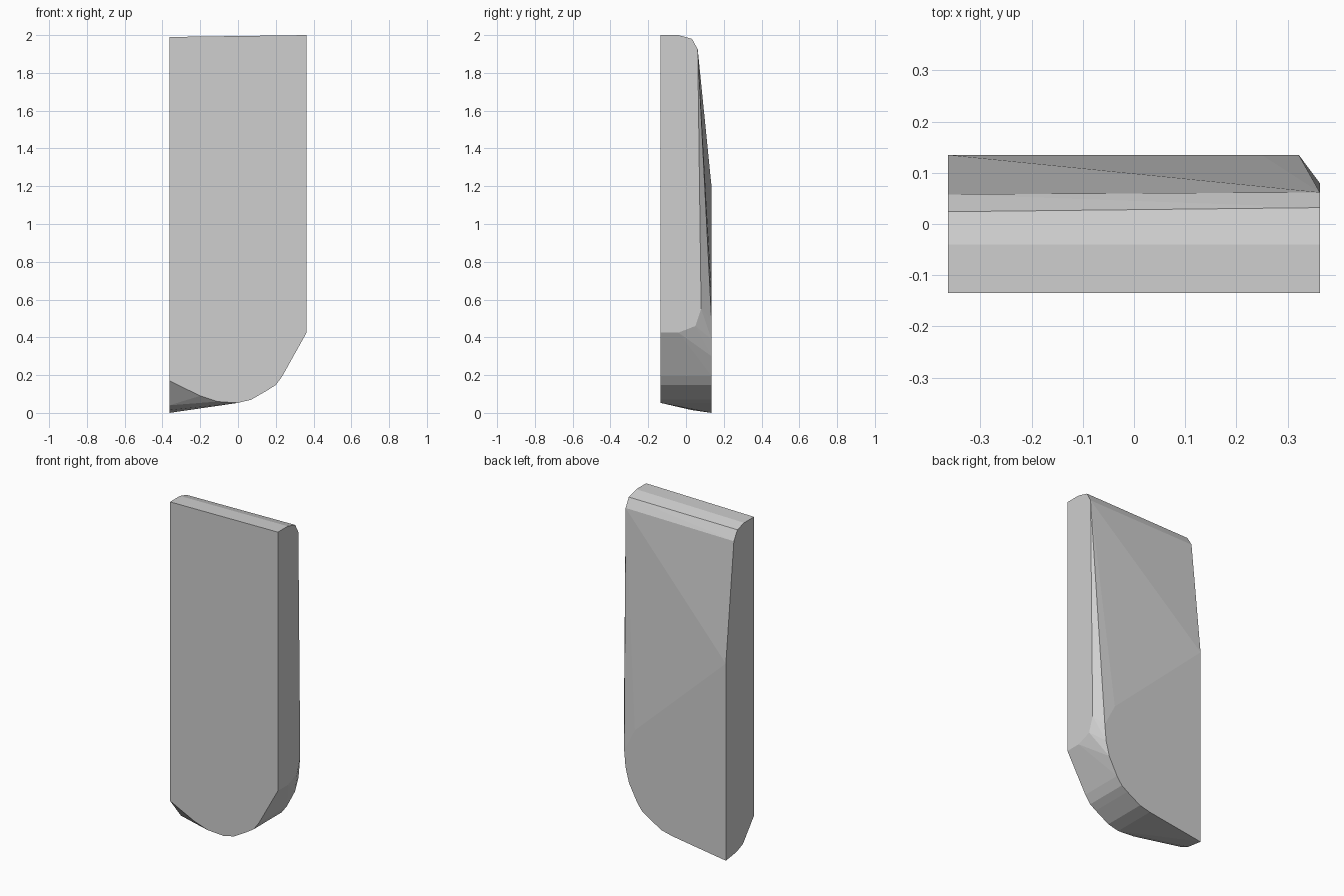
import bpy
import bmesh

cube = bpy.data.objects.get("Cube")
if cube:
    bpy.data.objects.remove(cube, do_unlink=True)

HALF_W, HALF_D = 0.363, 0.135

# One flat grey material
grey = bpy.data.materials.new("plain grey")
grey.use_nodes = True
colour = (0.62, 0.62, 0.62, 1)
grey.diffuse_color = colour
grey.node_tree.nodes["Principled BSDF"].inputs["Base Color"].default_value = colour

# Rounded bottom edge shared by the front and back faces (x, z)
curve = [(0, 0.053), (0.07, 0.07), (0.16, 0.122), (0.2, 0.148), (0.235, 0.195)]
# Front face only: shallow cut on the right, straight cut on the left
front = [(-HALF_W, 0.17), (-0.2, 0.09), (-0.11, 0.06), (HALF_W, 0.425)]
# Back face only: pointed corner and the start of the upper slope
back = [(-HALF_W, 0), (0.29, 0.3), (0.313, 0.39), (0.322, 0.49),
        (0.25, 0.63), (-HALF_W, 1.2)]
# Side profiles (y, z): rounded top and lower corners
right_side = [(-HALF_D, 1.99), (-0.04, 1.99), (0.024, 1.972), (0.058, 1.915),
              (-0.03, 0.04), (0.03, 0.015)]
left_side = [(-HALF_D, 2), (-0.04, 2), (0.032, 1.98), (0.062, 1.925),
             (0.08, 0.55), (0.05, 0.46), (-0.04, 0.425)]

points = [(x, -HALF_D, z) for x, z in curve + front]
points += [(x, HALF_D, z) for x, z in curve + back]
points += [(-HALF_W, y, z) for y, z in right_side]
points += [(HALF_W, y, z) for y, z in left_side]

# Wrap the outlines into one faceted solid
bm = bmesh.new()
for p in points:
    bm.verts.new(p)
bmesh.ops.convex_hull(bm, input=bm.verts[:])
bmesh.ops.delete(bm, geom=[v for v in bm.verts if not v.link_faces], context='VERTS')
bmesh.ops.dissolve_limit(bm, angle_limit=0.008, verts=bm.verts[:], edges=bm.edges[:])
bmesh.ops.recalc_face_normals(bm, faces=bm.faces[:])

mesh = bpy.data.meshes.new("faceted_slab")
bm.to_mesh(mesh)
bm.free()
mesh.materials.append(grey)
slab = bpy.data.objects.new("faceted_slab", mesh)
bpy.context.collection.objects.link(slab)
